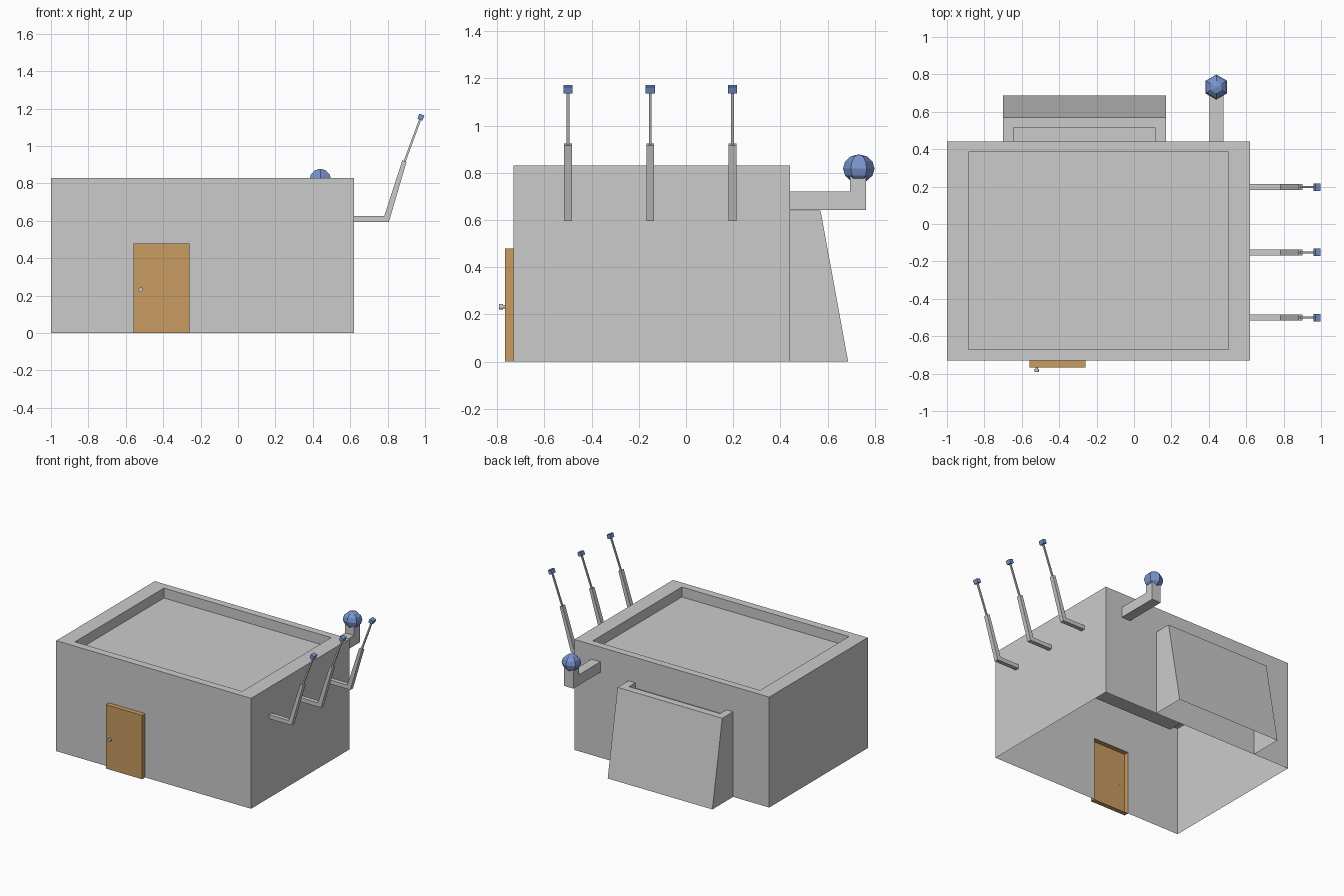
import bpy, bmesh, math
from mathutils import Matrix, Vector

if "Cube" in bpy.data.objects:
    bpy.data.objects.remove(bpy.data.objects["Cube"])


def material(name, color):
    m = bpy.data.materials.new(name)
    m.diffuse_color = (*color, 1)
    m.use_nodes = True
    m.node_tree.nodes["Principled BSDF"].inputs["Base Color"].default_value = m.diffuse_color
    return m


WOOD = material("wood", (0.58, 0.33, 0.12))
BLUE = material("blue_lamp", (0.19, 0.30, 0.62))


def finish(name, bm, mat=None):
    bmesh.ops.remove_doubles(bm, verts=bm.verts, dist=1e-5)
    bmesh.ops.recalc_face_normals(bm, faces=bm.faces)
    me = bpy.data.meshes.new(name)
    bm.to_mesh(me)
    bm.free()
    ob = bpy.data.objects.new(name, me)
    bpy.context.collection.objects.link(ob)
    if mat:
        me.materials.append(mat)
    return ob


def loft(loops, closed=True, cap_start=False, cap_end=True):
    """Skin a series of equal-length point loops with quads."""
    bm = bmesh.new()
    rows = [[bm.verts.new(p) for p in loop] for loop in loops]
    n = len(rows[0])
    for a, b in zip(rows, rows[1:]):
        for i in range(n if closed else n - 1):
            j = (i + 1) % n
            bm.faces.new((a[i], a[j], b[j], b[i]))
    if cap_start:
        bm.faces.new(rows[0][::-1])
    if cap_end:
        bm.faces.new(rows[-1])
    return bm


def rect(x0, x1, y0, y1, z):
    return [(x0, y0, z), (x1, y0, z), (x1, y1, z), (x0, y1, z)]


def prism_y(name, profile, y0, y1, mat=None):
    """Extrude an xz profile along y."""
    loops = [[(x, y, z) for x, z in profile] for y in (y0, y1)]
    return finish(name, loft(loops, cap_start=True), mat)


def bar(name, a, b, thick, width, y, mat=None):
    """Square bar between two xz points, centred on y."""
    a, b = Vector(a), Vector(b)
    d = (b - a).normalized()
    n = Vector((-d.y, d.x)) * thick / 2
    return prism_y(name, [a - n, b - n, b + n, a + n], y - width / 2, y + width / 2, mat)


# Building: open-bottomed shell with a recessed roof
X0, X1, Y0, Y1, H = -1.0, 0.62, -0.73, 0.44, 0.83
inner = (-0.885, 0.505, -0.672, 0.385)
bm = loft([rect(X0, X1, Y0, Y1, 0), rect(X0, X1, Y0, Y1, H),
           rect(*inner, H), rect(*inner, 0.755)])
# front wall is rebuilt around the doorway
DX0, DX1, DH = -0.56, -0.26, 0.48
front = [f for f in bm.faces if all(abs(v.co.y - Y0) < 1e-5 for v in f.verts)]
bmesh.ops.delete(bm, geom=front, context='FACES_ONLY')
outline = [(X0, 0), (DX0, 0), (DX0, DH), (DX1, DH), (DX1, 0), (X1, 0), (X1, H), (X0, H)]
bm.faces.new([bm.verts.new((x, Y0, z)) for x, z in outline])
finish("building", bm)

# Door standing proud of the wall, hollow behind
door = [(DX0, 0), (DX1, 0), (DX1, DH), (DX0, DH)]
finish("door", loft([[(x, y, z) for x, z in door] for y in (Y0, -0.766)]), WOOD)

# Door knob: thin neck and wider head
ring = [(math.cos(i * math.pi / 6), math.sin(i * math.pi / 6)) for i in range(12)]
knob = [(0.007, -0.764), (0.007, -0.775), (0.012, -0.775), (0.012, -0.792)]
finish("door_knob", loft([[(-0.52 + r * c, y, 0.232 + r * s) for c, s in ring]
                          for r, y in knob]))


# Sloped annex on the back wall, with a shallow recessed top
def u_path(x0, x1, y, z):
    return [(x1, Y1, z), (x1, y, z), (x0, y, z), (x0, Y1, z)]


finish("back_annex", loft([u_path(-0.70, 0.17, 0.687, 0), u_path(-0.70, 0.17, 0.57, 0.64),
                           u_path(-0.645, 0.113, 0.515, 0.64),
                           u_path(-0.645, 0.113, 0.515, 0.60)], closed=False))

# Back bracket: L-shaped arm carrying a faceted lamp
arm = [(Y1, 0.642), (0.763, 0.642), (0.763, 0.79), (0.695, 0.79), (0.695, 0.72), (Y1, 0.72)]
finish("lamp_bracket", loft([[(x, y, z) for y, z in arm] for x in (0.403, 0.478)],
                            cap_start=True))
bm = bmesh.new()
bmesh.ops.create_uvsphere(bm, u_segments=6, v_segments=6, radius=0.067,
                          matrix=Matrix.Translation((0.44, 0.732, 0.818))
                          @ Matrix.Diagonal((1, 1, 0.9, 1)))
finish("lamp_ball", bm, BLUE)

# Three bent antennas on the right wall
elbow = [(X1, 0.595), (0.807, 0.595), (0.901, 0.915), (0.879, 0.924), (0.782, 0.625), (X1, 0.625)]
for i, y in enumerate((-0.5, -0.152, 0.197), 1):
    prism_y(f"antenna_arm_{i}", elbow, y - 0.016, y + 0.016)
    bar(f"antenna_rod_{i}", (0.888, 0.91), (0.974, 1.142), 0.011, 0.011, y)
    bar(f"antenna_tip_{i}", (0.973, 1.140), (0.983, 1.168), 0.029, 0.04, y, BLUE)
